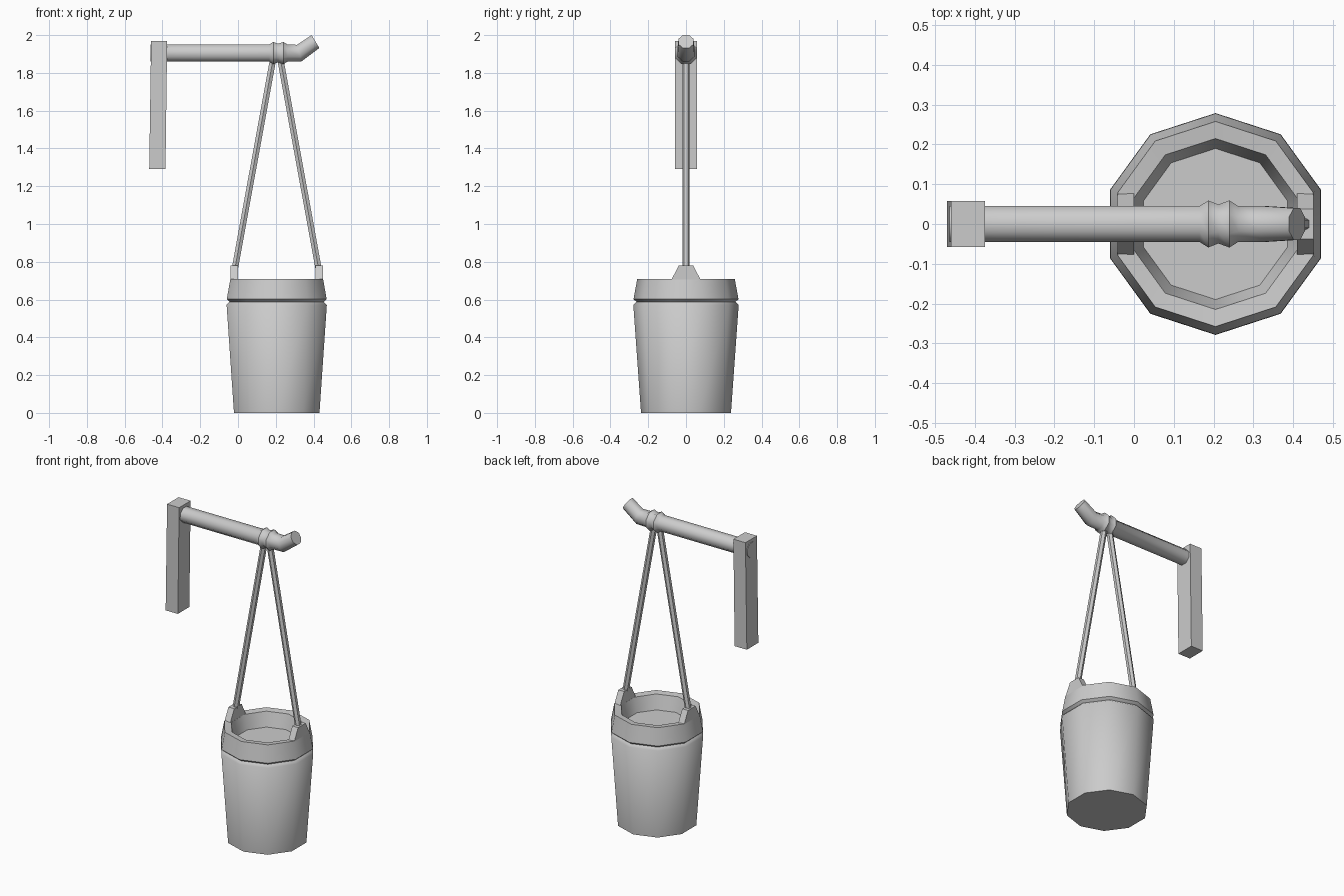
import bpy, bmesh, math
from mathutils import Vector

cube = bpy.data.objects.get("Cube")
if cube:
    bpy.data.objects.remove(cube, do_unlink=True)

grey = bpy.data.materials.new("plain grey")
grey.use_nodes = True
colour = (0.6, 0.6, 0.6, 1)
grey.diffuse_color = colour
grey.node_tree.nodes["Principled BSDF"].inputs["Base Color"].default_value = colour

BUCKET_X = 0.205


def finish(name, bm, angle=50):
    bmesh.ops.recalc_face_normals(bm, faces=bm.faces)
    mesh = bpy.data.meshes.new(name)
    bm.to_mesh(mesh)
    bm.free()
    obj = bpy.data.objects.new(name, mesh)
    bpy.context.collection.objects.link(obj)
    mesh.materials.append(grey)
    bpy.ops.object.select_all(action='DESELECT')
    obj.select_set(True)
    bpy.context.view_layer.objects.active = obj
    bpy.ops.object.shade_smooth_by_angle(angle=math.radians(angle))
    return obj


def sweep(name, stations, sides, turn=0.0, angle=50):
    """Loft polygon rings; each station is x, z, radius, tilt of the axis from +x."""
    bm = bmesh.new()
    rings = []
    for x, z, r, tilt in stations:
        t = math.radians(tilt)
        up = Vector((-math.sin(t), 0, math.cos(t)))
        ring = []
        for i in range(sides):
            a = 2 * math.pi * (i + turn) / sides
            offset = up * math.sin(a) + Vector((0, math.cos(a), 0))
            ring.append(bm.verts.new(Vector((x, 0, z)) + offset * r))
        rings.append(ring)
    for low, high in zip(rings, rings[1:]):
        for i in range(sides):
            j = (i + 1) % sides
            bm.faces.new((low[i], low[j], high[j], high[i]))
    bm.faces.new(rings[0])
    bm.faces.new(rings[-1])
    return finish(name, bm, angle)


def loft_quads(name, lower, upper):
    """Block from two four-point outlines."""
    bm = bmesh.new()
    a = [bm.verts.new(p) for p in lower]
    b = [bm.verts.new(p) for p in upper]
    bm.faces.new(a)
    bm.faces.new(b)
    for i in range(4):
        j = (i + 1) % 4
        bm.faces.new((a[i], a[j], b[j], b[i]))
    return finish(name, bm)


def rectangle(x0, x1, y, z):
    return [(x0, -y, z), (x1, -y, z), (x1, y, z), (x0, y, z)]


# Bucket: ten-sided body, grooved collar and shallow inside
profile = [(0.238, 0), (0.279, 0.572), (0.262, 0.588), (0.278, 0.602),
           (0.258, 0.71), (0.215, 0.705), (0.19, 0.615)]
sweep("bucket", [(BUCKET_X, z, r, 90) for r, z in profile], 10)

# Wall post, leaning very slightly
loft_quads("post", rectangle(-0.47, -0.384, 0.058, 1.29),
           rectangle(-0.46, -0.375, 0.058, 1.97))

# Beam with two raised rings and an upturned tip
beam = [(-0.464, 0), (0.165, 0), (0.187, 0.015), (0.212, 0.004),
        (0.24, 0.015), (0.262, 0)]
stations = [(x, 1.905, 0.049 + extra, 0) for x, extra in beam]
stations += [(0.325, 1.905, 0.049, 15), (0.41, 1.966, 0.043, 31)]
sweep("beam", stations, 8, 0.5)

# Ropes and the lugs they are fixed to
for side, label in ((-1, "right"), (1, "left")):
    foot, top = BUCKET_X + side * 0.224, BUCKET_X + side * 0.018
    tilt = math.degrees(math.atan2(1.13, top - foot))
    sweep(label + "_rope", [(foot, 0.75, 0.019, tilt), (top, 1.88, 0.019, tilt)], 6)
    x0, x1 = sorted((BUCKET_X + side * 0.205, BUCKET_X + side * 0.246))
    loft_quads(label + "_lug", rectangle(x0, x1, 0.08, 0.70),
               rectangle(x0, x1, 0.038, 0.78))
